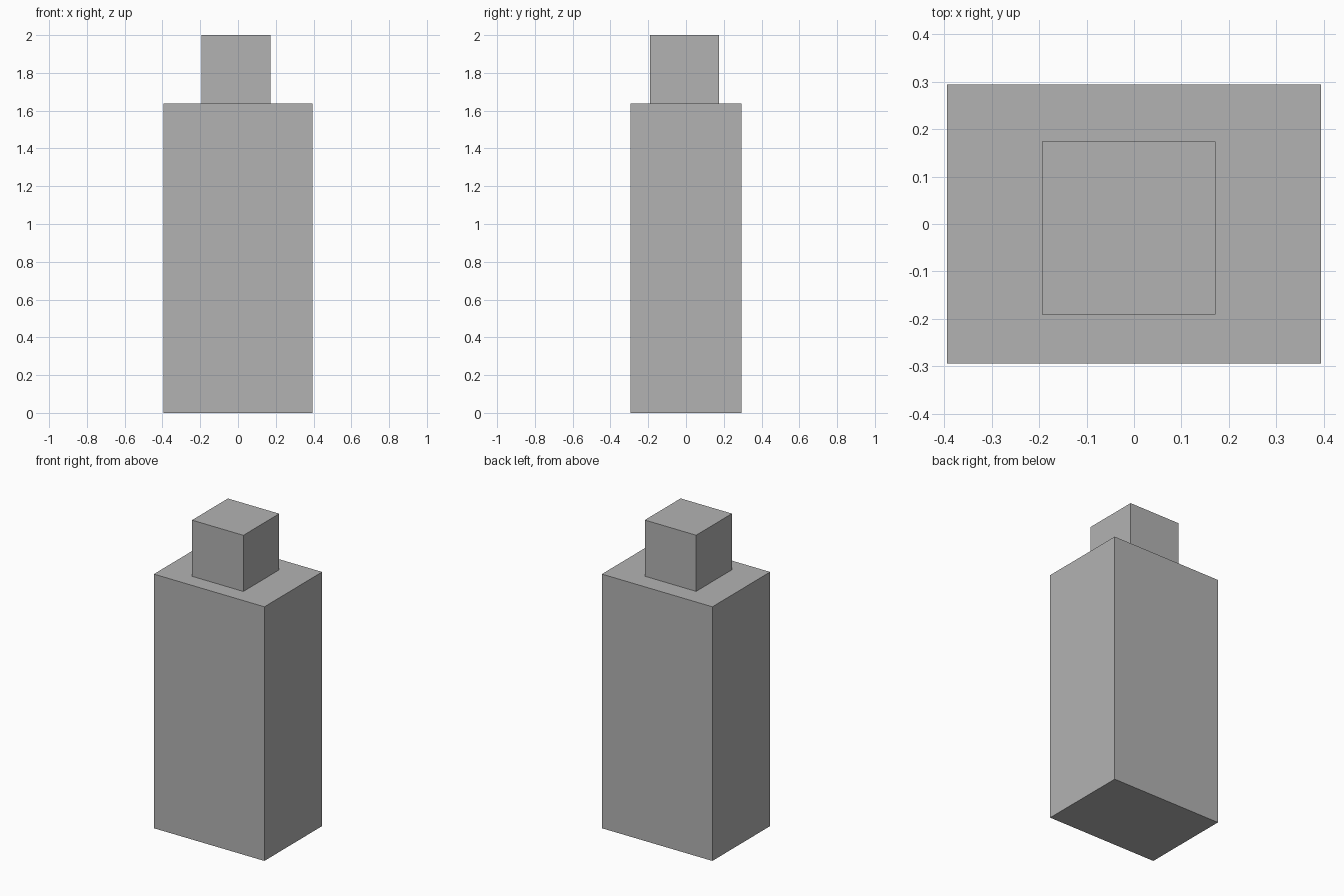
import bpy

# Remove the default object
cube = bpy.data.objects.get("Cube")
if cube:
    bpy.data.objects.remove(cube, do_unlink=True)

# Single plain grey material
grey = bpy.data.materials.new("plain_grey")
grey.use_nodes = True
colour = (0.45, 0.45, 0.45, 1.0)
grey.diffuse_color = colour
grey.node_tree.nodes["Principled BSDF"].inputs["Base Color"].default_value = colour


def add_box(name, low, high):
    """Flat-sided box between two opposite corners."""
    centre = [(a + b) / 2 for a, b in zip(low, high)]
    bpy.ops.mesh.primitive_cube_add(size=1, location=centre)
    box = bpy.context.object
    box.name = name
    box.scale = [b - a for a, b in zip(low, high)]
    bpy.ops.object.transform_apply(location=False, rotation=False, scale=True)
    box.data.materials.append(grey)
    return box


# Tall body block
add_box("body", (-0.394, -0.294, 0), (0.394, 0.294, 1.638))

# Small block on top, slightly off centre
add_box("top_block", (-0.194, -0.191, 1.638), (0.172, 0.174, 2))
